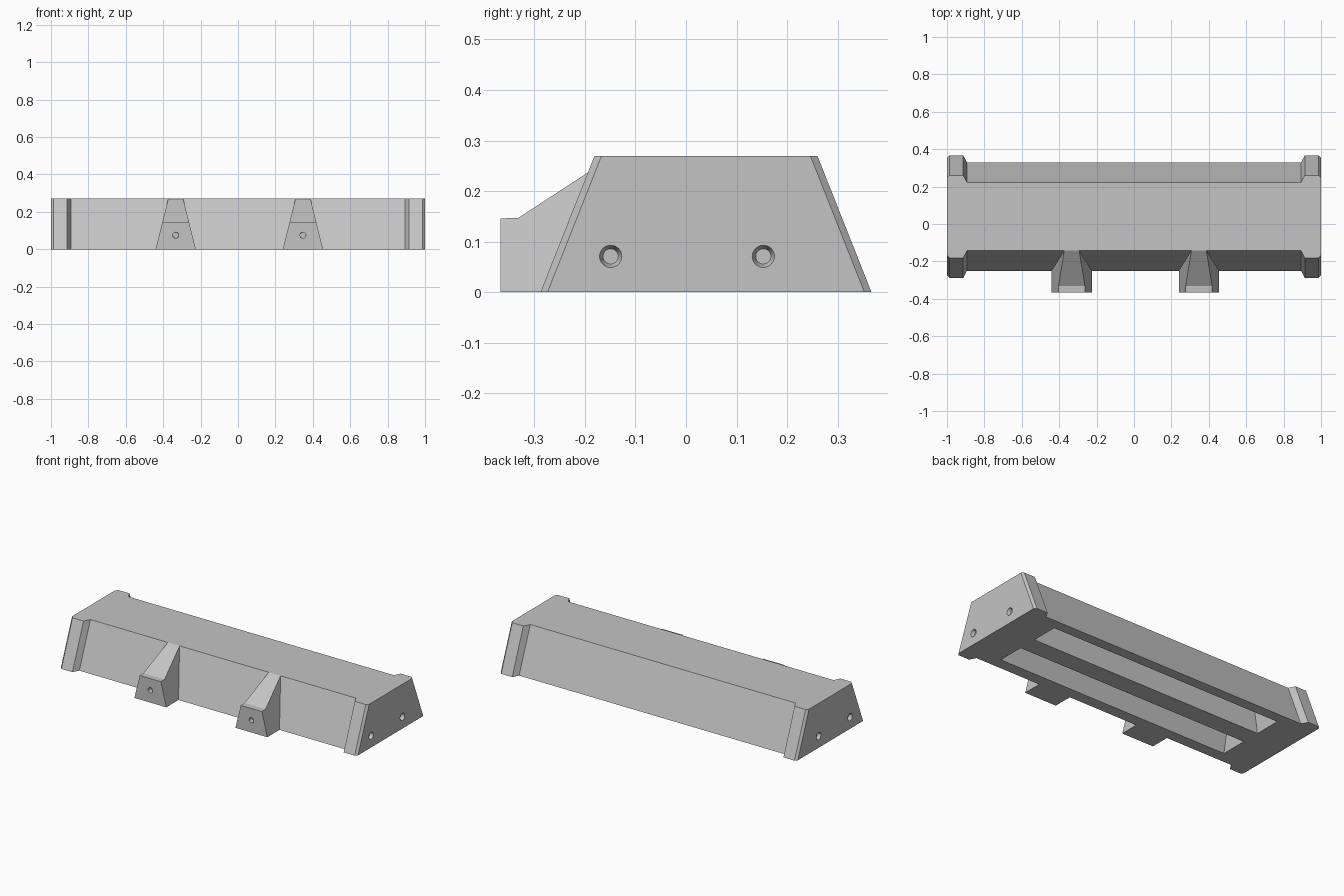
import bpy, bmesh, math
from mathutils import Matrix, Vector

if "Cube" in bpy.data.objects:
    bpy.data.objects.remove(bpy.data.objects["Cube"])

concrete = bpy.data.materials.new("concrete grey")
concrete.diffuse_color = (0.55, 0.55, 0.55, 1)
concrete.use_nodes = True
concrete.node_tree.nodes["Principled BSDF"].inputs["Base Color"].default_value = concrete.diffuse_color
H = 0.27


def loft(name, rings):
    """Solid skinned through a list of equal-length point rings."""
    bm = bmesh.new()
    rows = [[bm.verts.new(p) for p in ring] for ring in rings]
    n = len(rows[0])
    for a, b in zip(rows, rows[1:]):
        for i in range(n):
            j = (i + 1) % n
            bm.faces.new((a[i], a[j], b[j], b[i]))
    bm.faces.new(rows[0])
    bm.faces.new(rows[-1])
    bmesh.ops.recalc_face_normals(bm, faces=bm.faces)
    mesh = bpy.data.meshes.new(name)
    bm.to_mesh(mesh)
    bm.free()
    mesh.materials.append(concrete)
    obj = bpy.data.objects.new(name, mesh)
    bpy.context.collection.objects.link(obj)
    return obj


def hole_cutter(center, outward, r_rim, r_floor, depth):
    """Tapered round cutter whose rim radius is met at the surface."""
    rot = Vector(outward).to_track_quat('Z', 'Y').to_matrix().to_4x4()
    place = Matrix.Translation(center) @ rot
    grow = r_rim + (r_rim - r_floor) * 0.5
    rings = []
    for r, z in ((r_floor, -depth), (grow, depth * 0.5)):
        rings.append([place @ Vector((r * math.cos(math.tau * k / 32),
                                      r * math.sin(math.tau * k / 32), z))
                      for k in range(32)])
    return loft("hole_cutter", rings)


def cut(obj, cutter):
    """Apply a boolean cut, then discard the cutter."""
    cutter.hide_render = True
    mod = obj.modifiers.new("cut", 'BOOLEAN')
    mod.object, mod.operation, mod.solver = cutter, 'DIFFERENCE', 'EXACT'
    bpy.context.view_layer.objects.active = obj
    bpy.ops.object.modifier_apply(modifier=mod.name)
    bpy.data.objects.remove(cutter)


def section(x, inset):
    """Trapezoid cross-section, pulled in evenly at front and back."""
    return [(x, -0.288 + inset, 0), (x, 0.367 - inset, 0),
            (x, 0.26 - inset, H), (x, -0.181 + inset, H)]


# Barrier body with thicker, chamfered end blocks
half = [(1.0, 0.014), (0.987, 0), (0.913, 0), (0.893, 0.038)]
stations = [(-x, i) for x, i in half] + half[::-1]
body = loft("barrier_body", [section(x, i) for x, i in stations])

# Two lengthwise recesses in the underside, outer walls sloped
for outer, inner, lean in ((-0.18, -0.015, 0.4), (0.265, 0.10, -0.4)):
    rings = []
    for z, x in ((-0.02, 0.784), (0.13, 0.762)):
        o = outer + lean * z
        rings.append([(-x, o, z), (x, o, z), (x, inner, z), (-x, inner, z)])
    cut(body, loft("recess_cutter", rings))

# Countersunk holes in both ends
for side in (-1, 1):
    for y in (-0.149, 0.153):
        cut(body, hole_cutter((side, y, 0.071), (side, 0, 0), 0.022, 0.015, 0.02))

# Front brackets: side profile (y, z), narrowing toward the top
profile = [(-0.25, 0), (-0.367, 0), (-0.367, 0.146), (-0.332, 0.147), (-0.143, H)]
for label, cx in (("left", -0.333), ("right", 0.347)):
    rings = [[(cx + s * (0.1075 - 0.25 * z), y, z) for y, z in profile]
             for s in (-1, 1)]
    bracket = loft(label + "_bracket", rings)
    cut(bracket, hole_cutter((cx, -0.367, 0.075), (0, -1, 0), 0.016, 0.0155, 0.03))
